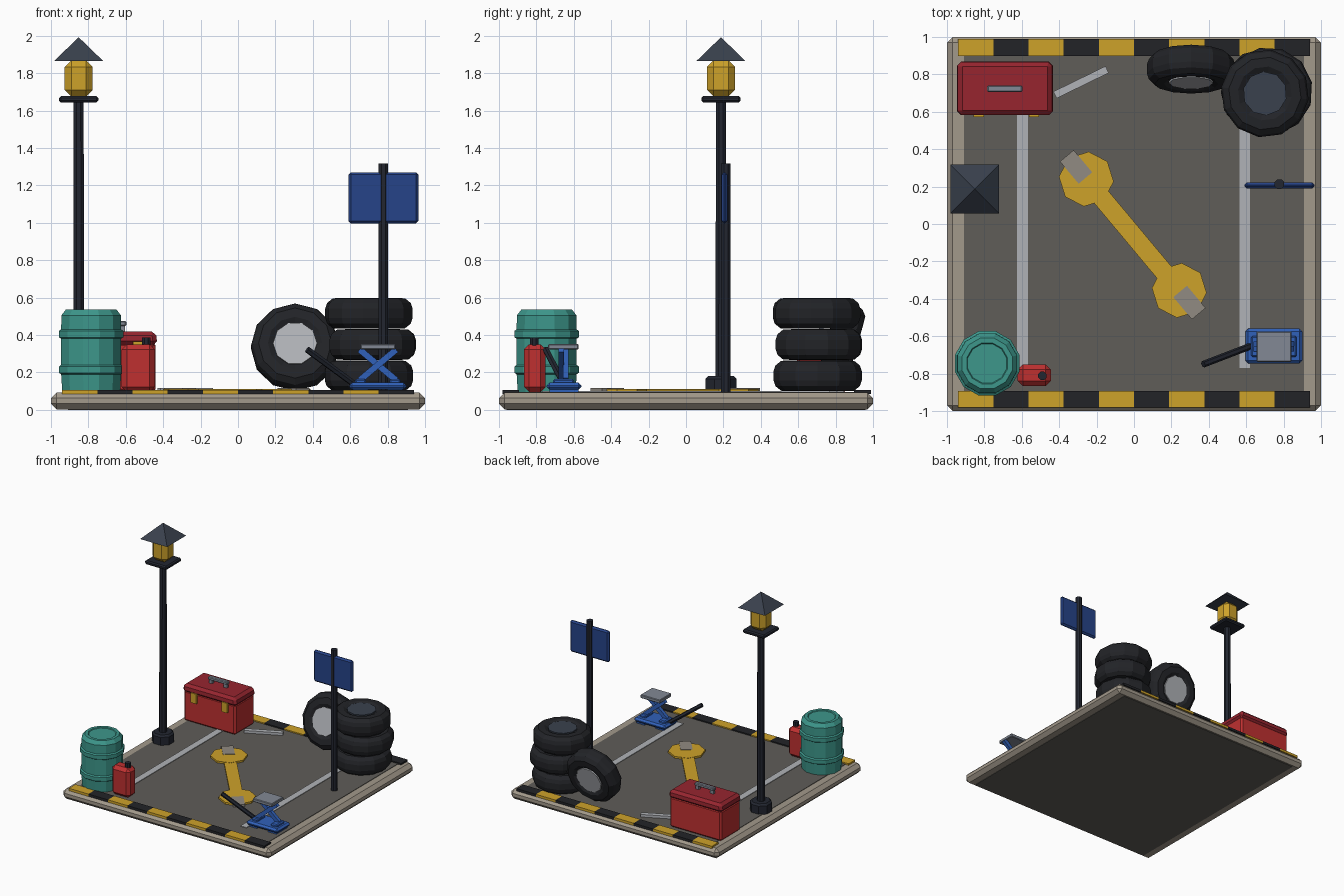
import bpy, bmesh, math
from mathutils import Vector, Matrix

if "Cube" in bpy.data.objects:
    bpy.data.objects.remove(bpy.data.objects["Cube"])


def mat(name, r, g, b):
    m = bpy.data.materials.new(name)
    m.diffuse_color = [(min(c * 1.15, 255) / 255) ** 2.2 for c in (r, g, b)] + [1]
    m.use_nodes = True
    m.node_tree.nodes["Principled BSDF"].inputs["Base Color"].default_value = m.diffuse_color
    return m


STONE = mat("stone", 140, 132, 120)
ASPHALT = mat("asphalt", 83, 81, 77)
YELLOW = mat("yellow", 178, 140, 40)
BLACK = mat("black", 34, 35, 38)
IRON = mat("iron", 34, 37, 45)
SLATE = mat("slate", 52, 58, 68)
TEAL = mat("teal", 55, 130, 120)
RED = mat("red", 165, 45, 45)
DARK_RED = mat("dark_red", 130, 36, 44)
NAVY = mat("navy", 37, 60, 118)
BLUE = mat("blue", 45, 84, 160)
PALE = mat("pale", 152, 154, 158)
STEEL = mat("steel", 112, 118, 128)
NOTCH = mat("notch_grey", 125, 120, 112)


def finish(bm, name, material):
    bmesh.ops.recalc_face_normals(bm, faces=bm.faces)
    me = bpy.data.meshes.new(name)
    bm.to_mesh(me)
    bm.free()
    me.materials.append(material)
    ob = bpy.data.objects.new(name, me)
    bpy.context.collection.objects.link(ob)
    return ob


def box(name, center, size, material, bevel=0, rot=(0, 0, 0), taper=1):
    """Box with optional chamfer; taper scales the top face in x and y."""
    bm = bmesh.new()
    bmesh.ops.create_cube(bm, size=1)
    for v in bm.verts:
        k = taper if v.co.z > 0 else 1
        v.co = Vector((v.co.x * size[0] * k, v.co.y * size[1] * k, v.co.z * size[2]))
    if bevel:
        bmesh.ops.bevel(bm, geom=bm.edges[:], offset=bevel, segments=1,
                        affect='EDGES', clamp_overlap=True)
    ob = finish(bm, name, material)
    ob.location = center
    ob.rotation_euler = [math.radians(a) for a in rot]
    return ob


def span(name, x, y, z, material, bevel=0, taper=1):
    c = [(a + b) / 2 for a, b in (x, y, z)]
    return box(name, c, [b - a for a, b in (x, y, z)], material, bevel, taper=taper)


def lathe(name, profile, loc, n, material, phase=0, rot=(0, 0, 0)):
    """Turn (radius, z) points into an n-sided closed solid."""
    bm = bmesh.new()
    rings = []
    for r, z in profile:
        rings.append([bm.verts.new((r * math.cos(a), r * math.sin(a), z)) for a in
                      (math.radians(phase) + 2 * math.pi * i / n for i in range(n))])
    for lo, hi in zip(rings, rings[1:]):
        for i in range(n):
            j = (i + 1) % n
            bm.faces.new((lo[i], lo[j], hi[j], hi[i]))
    bm.faces.new(rings[0])
    bm.faces.new(rings[-1])
    bmesh.ops.remove_doubles(bm, verts=bm.verts, dist=1e-5)
    ob = finish(bm, name, material)
    ob.location = loc
    ob.rotation_euler = [math.radians(a) for a in rot]
    return ob


def rod(name, a, b, r, n, material):
    a, b = Vector(a), Vector(b)
    ob = lathe(name, [(r, 0), (r, (b - a).length)], a, n, material)
    ob.rotation_euler = (b - a).to_track_quat('Z', 'Y').to_euler()
    return ob


# Ground: stone kerb, asphalt, hazard stripes and bay lines
span("kerb_slab", (-1, 1), (-1, 1), (0.003, 0.092), STONE, 0.03)
span("asphalt", (-0.91, 0.91), (-0.96, 0.96), (0, 0.096), ASPHALT)
for side, y in (("front", -0.937), ("back", 0.943)):
    for i in range(10):
        x = -0.94 + 0.188 * i
        span(f"{side}_hazard_{i}", (x, x + 0.188), (y - 0.045, y + 0.045), (0.085, 0.106),
             BLACK if i % 2 else YELLOW)
span("left_bay_line", (-0.625, -0.567), (-0.77, 0.77), (0.09, 0.101), PALE)
span("right_bay_line", (0.563, 0.62), (-0.77, 0.77), (0.09, 0.101), PALE)

# Painted wrench sign on the floor
A, B = Vector((-0.255, 0.24, 0)), Vector((0.242, -0.355, 0))
d = (B - A).normalized()
ang = math.degrees(math.atan2(d.y, d.x))
mid = (A + B) / 2
box("floor_wrench_shaft", (mid.x, mid.y, 0.1), ((B - A).length, 0.1, 0.02), YELLOW, rot=(0, 0, ang))
for label, p, s in (("back", A, -1), ("front", B, 1)):
    lathe(f"floor_wrench_{label}_head", [(0.147, 0.09), (0.147, 0.112)], p, 8, YELLOW, phase=ang)
    q = p + d * 0.085 * s
    box(f"floor_wrench_{label}_notch", (q.x, q.y, 0.105), (0.155, 0.095, 0.022), NOTCH, rot=(0, 0, ang))

# Street lamp
L = (-0.852, 0.187, 0)
lathe("lamp_foot", [(0.09, 0.09), (0.09, 0.165), (0.075, 0.18)], L, 8, IRON, 22.5)
lathe("lamp_pole", [(0.032, 0.1), (0.029, 1.65)], L, 8, IRON, 22.5)
box("lamp_tray", (L[0], L[1], 1.66), (0.21, 0.21, 0.034), IRON, 0.01)
box("lamp_lantern", (L[0], L[1], 1.772), (0.15, 0.15, 0.195), YELLOW, 0.036)
lathe("lamp_roof", [(0.184, 1.866), (0, 1.992)], L, 4, SLATE, 45)

# Parking sign, left blank
lathe("sign_pole", [(0.028, 0.09), (0.028, 1.318)], (0.777, 0.213, 0), 8, IRON, 22.5)
span("sign_plate", (0.59, 0.965), (0.19, 0.222), (0.997, 1.27), NAVY, 0.013)

# Barrel
lathe("barrel", [(0.16, 0.095), (0.166, 0.19), (0.178, 0.198), (0.178, 0.232), (0.166, 0.24),
                 (0.166, 0.38), (0.178, 0.388), (0.178, 0.422), (0.166, 0.43), (0.165, 0.505),
                 (0.14, 0.536), (0.113, 0.536), (0.108, 0.53)],
      (-0.785, -0.745, 0), 12, TEAL, 15)

# Fuel can
span("fuel_can", (-0.622, -0.445), (-0.867, -0.75), (0.095, 0.35), RED, 0.028)
lathe("fuel_can_cap", [(0.024, 0.335), (0.024, 0.386)], (-0.49, -0.812, 0), 8, IRON, 22.5)

# Toolbox
span("toolbox_body", (-0.94, -0.442), (0.593, 0.86), (0.095, 0.36), RED, 0.015)
span("toolbox_lid", (-0.95, -0.43), (0.58, 0.87), (0.345, 0.42), DARK_RED, 0.022, 0.96)
span("toolbox_handle_bar", (-0.785, -0.597), (0.705, 0.74), (0.448, 0.475), STEEL, 0.006)
for i, x in enumerate((-0.762, -0.62)):
    span(f"toolbox_handle_post_{i}", (x - 0.016, x + 0.016), (0.71, 0.735), (0.41, 0.455), STEEL)
for i, x in enumerate((-0.83, -0.535)):
    span(f"toolbox_latch_{i}", (x - 0.027, x + 0.027), (0.573, 0.6), (0.28, 0.365), YELLOW)

# Flat steel bar beside the toolbox
box("steel_bar", (-0.283, 0.758, 0.107), (0.31, 0.04, 0.022), PALE, rot=(0, 0, 26))


# Tyres: three stacked, one leaning
def tyre(name, loc, hub_material, rot):
    half = [(0.115, 0.066), (0.145, 0.082), (0.195, 0.08), (0.226, 0.055), (0.236, 0.025)]
    profile = [(r, -z) for r, z in half] + half[::-1]
    lathe(name, profile, loc, 12, BLACK, rot=rot)
    lathe(name + "_hub", [(0.118, -0.078), (0.118, 0.078)], loc, 10, hub_material, rot=rot)


for i, (x, y, turn) in enumerate(((0.7, 0.704, 0), (0.72, 0.71, 12), (0.7, 0.698, 22))):
    tyre(f"stacked_tyre_{i}", (x, y, 0.182 + 0.167 * i), SLATE, (0, 0, turn))
tyre("leaning_tyre", (0.305, 0.828, 0.335), PALE, (74, 0, 0))

# Scissor jack
span("jack_base", (0.595, 0.9), (-0.745, -0.56), (0.108, 0.145), BLUE, 0.015)
for i, x in enumerate((0.655, 0.84)):
    span(f"jack_foot_{i}", (x - 0.03, x + 0.03), (-0.71, -0.6), (0.13, 0.165), BLUE, 0.008)
    span(f"jack_skid_{i}", (x - 0.04, x + 0.04), (-0.73, -0.575), (0.094, 0.115), BLUE)
for i, s in enumerate((-1, 1)):
    box(f"jack_arm_{i}", (0.748, -0.655 + 0.012 * s, 0.24), (0.255, 0.03, 0.034), BLUE, rot=(0, 40 * s, 0))
span("jack_plate", (0.655, 0.842), (-0.737, -0.575), (0.322, 0.352), STEEL, 0.005)
rod("jack_handle", (0.625, -0.652, 0.135), (0.37, -0.75, 0.322), 0.018, 6, IRON)
